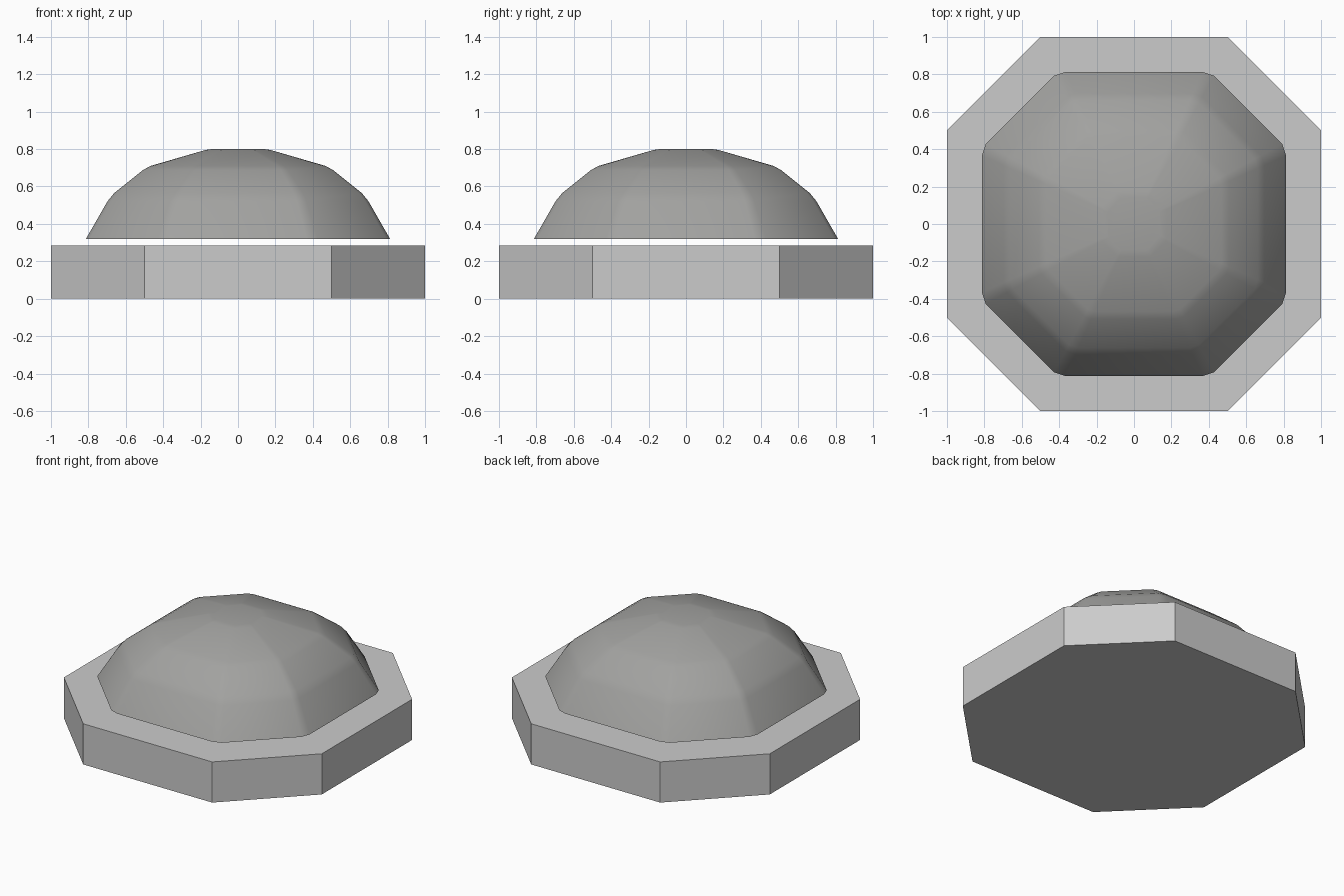
import bpy, bmesh

if "Cube" in bpy.data.objects:
    bpy.data.objects.remove(bpy.data.objects["Cube"])


def octagon(r, z, chamfer=0.0):
    """Eight-sided ring with half-width r; side corners sit at r/2, optionally chamfered."""
    pts = [(r, -r/2), (r, r/2), (r/2, r), (-r/2, r),
           (-r, r/2), (-r, -r/2), (-r/2, -r), (r/2, -r)]
    if not chamfer:
        return [(x, y, z) for x, y in pts]
    out = []
    for i, (x, y) in enumerate(pts):
        for nx, ny in (pts[i - 1], pts[(i + 1) % 8]):
            out.append((x + (nx - x) * chamfer, y + (ny - y) * chamfer, z))
    return out


def loft(name, rings, cap_bottom):
    bm = bmesh.new()
    loops = [[bm.verts.new(p) for p in ring] for ring in rings]
    n = len(loops[0])
    for a, b in zip(loops, loops[1:]):
        for i in range(n):
            j = (i + 1) % n
            bm.faces.new((a[i], a[j], b[j], b[i]))
    bm.faces.new(loops[-1])
    if cap_bottom:
        bm.faces.new(loops[0][::-1])
    mesh = bpy.data.meshes.new(name)
    bm.to_mesh(mesh)
    bm.free()
    obj = bpy.data.objects.new(name, mesh)
    bpy.context.collection.objects.link(obj)
    return obj


# Flat-sided octagonal base
loft("base", [octagon(1, 0), octagon(1, 0.285)], True)

# Hovering faceted dome, open underneath, with softened creases
profile = [(0.813, 0.32), (0.697, 0.522), (0.662, 0.565), (0.508, 0.688),
           (0.468, 0.71), (0.175, 0.795), (0.14, 0.80)]
dome = loft("dome", [octagon(r, z, 0.05) for r, z in profile], False)
for p in dome.data.polygons:
    p.use_smooth = True

dark = bpy.data.materials.new("dark_grey")
dark.diffuse_color = (0.36, 0.36, 0.35, 1)
dark.use_nodes = True
dark.node_tree.nodes["Principled BSDF"].inputs["Base Color"].default_value = dark.diffuse_color
dome.data.materials.append(dark)
